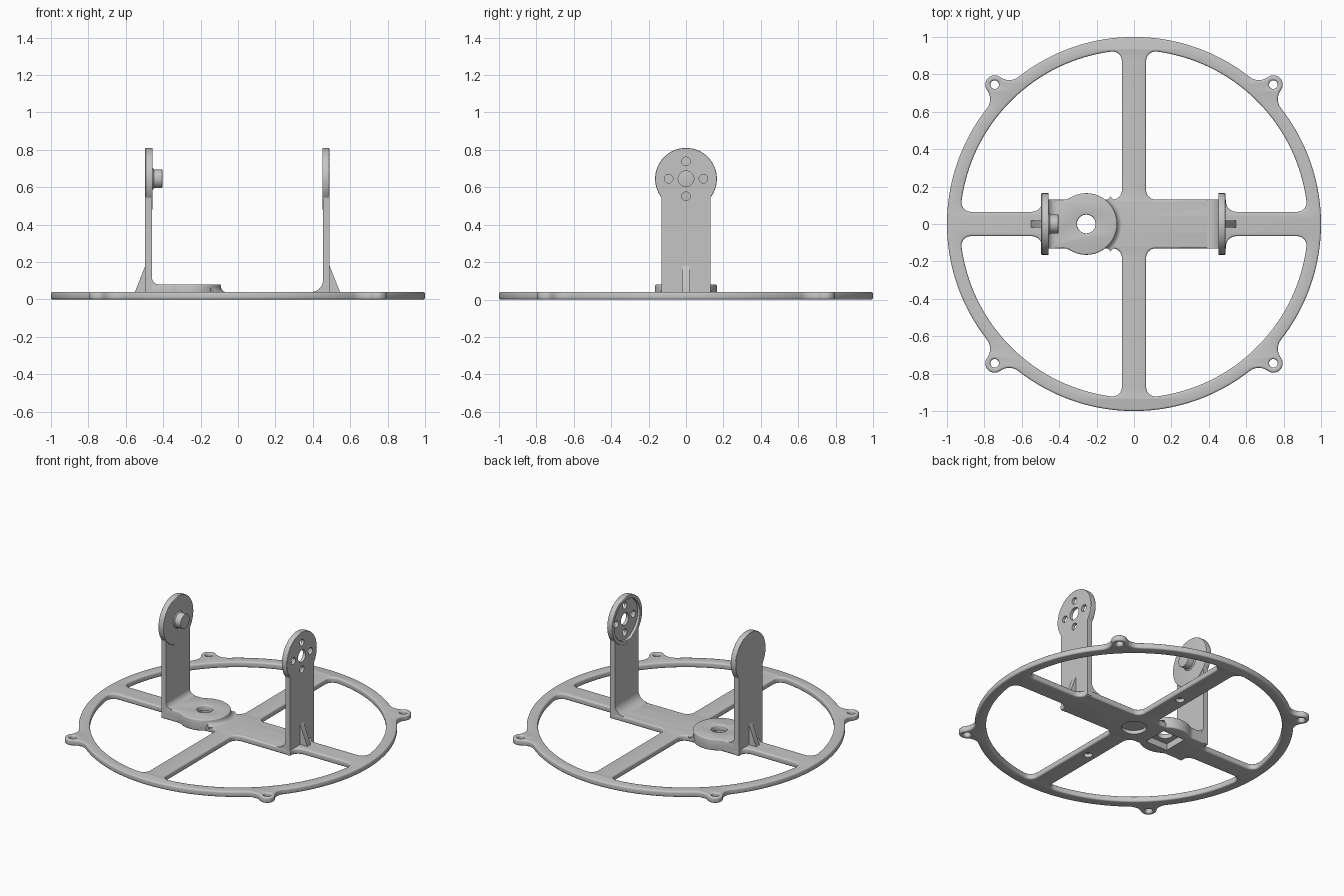
import bpy, bmesh
from math import sin, cos, tan, pi, radians, degrees, sqrt, acos, atan2
from mathutils import Vector

if "Cube" in bpy.data.objects:
    bpy.data.objects.remove(bpy.data.objects["Cube"])

grey = bpy.data.materials.new("light grey plastic")
grey.use_nodes = True
grey.diffuse_color = (0.56, 0.56, 0.56, 1)
grey.node_tree.nodes["Principled BSDF"].inputs["Base Color"].default_value = grey.diffuse_color

TO_X = (0, -pi / 2, 0)   # outline stands up, thickness along x
TO_Y = (pi / 2, 0, 0)    # outline stands up, thickness along y


def arc(cx, cy, r, a0, a1, n=16):
    """Points along an arc, angles in degrees."""
    return [(cx + r * cos(radians(a0 + (a1 - a0) * i / n)),
             cy + r * sin(radians(a0 + (a1 - a0) * i / n))) for i in range(n + 1)]


def circle(r, cx=0, cy=0, n=48):
    return arc(cx, cy, r, 0, 360, n)[:-1]


def rounded(before, corner, after, r, n=8):
    """Points that round off one corner."""
    p = Vector(corner)
    u, v = (Vector(before) - p).normalized(), (Vector(after) - p).normalized()
    half = u.angle(v) / 2
    c = p + (u + v).normalized() * (r / sin(half))
    s, e = p + u * (r / tan(half)) - c, p + v * (r / tan(half)) - c
    a0 = degrees(atan2(s.y, s.x))
    turn = (degrees(atan2(e.y, e.x)) - a0 + 180) % 360 - 180
    return arc(c.x, c.y, r, a0, a0 + turn, n)


def finish(obj):
    obj.data.materials.clear()
    obj.data.materials.append(grey)
    bpy.ops.object.select_all(action="DESELECT")
    obj.select_set(True)
    bpy.context.view_layer.objects.active = obj
    bpy.ops.object.shade_smooth_by_angle(angle=radians(35))


def plate(name, outlines, thick, loc, rot=(0, 0, 0), bevel=0.0):
    """Solid plate from outer and hole outlines, centred on its thickness."""
    cu = bpy.data.curves.new(name, "CURVE")
    cu.dimensions, cu.fill_mode = "2D", "BOTH"
    cu.extrude = thick / 2 - bevel
    cu.bevel_depth, cu.offset, cu.bevel_resolution = bevel, -bevel, 2
    for pts in outlines:
        sp = cu.splines.new("POLY")
        sp.points.add(len(pts) - 1)
        for p, q in zip(sp.points, pts):
            p.co = (q[0], q[1], 0, 1)
        sp.use_cyclic_u = True
    tmp = bpy.data.objects.new(name + "_outline", cu)
    bpy.context.collection.objects.link(tmp)
    deps = bpy.context.evaluated_depsgraph_get()
    me = bpy.data.meshes.new_from_object(tmp.evaluated_get(deps))
    bpy.data.objects.remove(tmp)
    bm = bmesh.new()
    bm.from_mesh(me)
    bmesh.ops.remove_doubles(bm, verts=bm.verts, dist=1e-5)
    bmesh.ops.recalc_face_normals(bm, faces=bm.faces)
    bm.to_mesh(me)
    bm.free()
    obj = bpy.data.objects.new(name, me)
    obj.location, obj.rotation_euler = loc, rot
    bpy.context.collection.objects.link(obj)
    finish(obj)
    return obj


def cut(obj, *cutters):
    """Subtract the cutters and remove them."""
    for c in cutters:
        m = obj.modifiers.new("cut", "BOOLEAN")
        m.operation, m.object, m.solver = "DIFFERENCE", c, "EXACT"
    deps = bpy.context.evaluated_depsgraph_get()
    me = bpy.data.meshes.new_from_object(obj.evaluated_get(deps))
    obj.modifiers.clear()
    obj.data = me
    for c in cutters:
        bpy.data.objects.remove(c)
    finish(obj)


def keyhole(length, w, r, f):
    """Disc at the origin with a stem of half width w towards -x, blended by radius f."""
    dx = -sqrt((r + f) ** 2 - (w + f) ** 2)
    a = 180 - degrees(atan2(w + f, -dx))
    half = arc(0, 0, r, 0, a) + arc(dx, w + f, f, a - 180, -90, 6)[1:] + [(-length, w)]
    return half + [(x, -y) for x, y in reversed(half[1:])]


# Base outline: circle with four screw ears
EAR, EAR_R, BLEND = 0.745 * sqrt(2), 0.05, 0.08
far = 1 + BLEND
reach = BLEND + EAR_R
swing = degrees(acos((far ** 2 + EAR ** 2 - reach ** 2) / (2 * far * EAR)))
outer = []
for k in range(4):
    mid = 45 + 90 * k
    ear = Vector((cos(radians(mid)), sin(radians(mid)))) * EAR
    c0, c1 = [Vector((cos(radians(mid + s * swing)), sin(radians(mid + s * swing)))) * far
              for s in (-1, 1)]
    facing = degrees(atan2(ear.y - c0.y, ear.x - c0.x))
    turn = (facing - (mid - swing + 180) + 180) % 360 - 180
    spread = 360 - (facing + 180 - mid) % 360
    outer += arc(0, 0, 1, mid - 90 + swing, mid - swing, 40)
    outer += arc(*c0, BLEND, mid - swing + 180, mid - swing + 180 + turn, 8)[1:]
    outer += arc(*ear, EAR_R, mid - spread, mid + spread, 24)[1:]
    outer += arc(*c1, BLEND, mid + swing + 180 - turn, mid + swing + 180, 8)[1:-1]

# One window between two spokes, mirrored to all four quadrants
SPOKE, HUB, END, INNER = 0.065, 0.13, 0.492, 0.93
tip = sqrt(INNER ** 2 - SPOKE ** 2)
rim = arc(0, 0, INNER, 82, 8, 40)
window = rounded((SPOKE, HUB), (SPOKE, tip), rim[0], 0.05) + rim
window += rounded(rim[-1], (tip, SPOKE), (END, SPOKE), 0.05)
window += rounded((tip, SPOKE), (END, SPOKE), (END, HUB), 0.055)
window += [(END, HUB)]
window += rounded((END, HUB), (SPOKE, HUB), (SPOKE, tip), 0.05)
quads = [(sx, sy) for sx in (-1, 1) for sy in (-1, 1)]
holes = [[(x * sx, y * sy) for x, y in window] for sx, sy in quads]
holes += [circle(0.023, 0.745 * sx, 0.745 * sy, 24) for sx, sy in quads]
base = plate("base_ring", [outer] + holes, 0.04, (0, 0, 0.02), bevel=0.01)

# Raised pad with a through hole and a square pocket underneath
PAD_X = -0.255
pad = plate("motor_pad", [keyhole(0.24, HUB, 0.165, 0.06), circle(0.05)], 0.078,
            (PAD_X, 0, 0.041), bevel=0.008)
square = [(0.085 * sx, 0.085 * sy) for sx, sy in ((1, 1), (-1, 1), (-1, -1), (1, -1))]


def pocket():
    return plate("pocket_cutter", [square], 0.09, (PAD_X, 0, 0))


cut(pad, pocket())
cut(base, pocket(), plate("centre_cutter", [circle(0.08)], 0.05, (0, 0, 0)),
    *[plate("spoke_cutter", [circle(0.028)], 0.05, (0, y, 0)) for y in (-0.45, 0.45)])

# Curved skirt where the pad meets the base
bm = bmesh.new()
prof = [(0.155, 0.035)] + arc(0.195, 0.07, 0.031, 180, 270, 6) + [(0.195, 0.035)]
verts = [bm.verts.new((x * cos(-0.85), x * sin(-0.85), z)) for x, z in prof]
edges = [bm.edges.new((verts[i], verts[i - 1])) for i in range(len(verts))]
bmesh.ops.spin(bm, geom=verts + edges, cent=(0, 0, 0), axis=(0, 0, 1), angle=1.7, steps=20)
bmesh.ops.holes_fill(bm, edges=bm.edges)
bmesh.ops.recalc_face_normals(bm, faces=bm.faces)
me = bpy.data.meshes.new("pad_skirt")
bm.to_mesh(me)
bm.free()
skirt = bpy.data.objects.new("pad_skirt", me)
skirt.location.x = PAD_X
bpy.context.collection.objects.link(skirt)
finish(skirt)

# Uprights, each with a disc head, foot fillet and outer rib
AXIS, HEAD, T = 0.645, 0.165, 0.035
stem = keyhole(AXIS - 0.003, HUB, HEAD - 0.002, 0.04)
bolts = [circle(0.042)] + [circle(0.023, *p, 24) for p in circle(0.093, n=4)]
for side, s, cuts, floor, fr in (("left", 1, bolts, 0.04, 0.065), ("right", -1, [], 0.08, 0.04)):
    out = 0.49 if s > 0 else 0.496
    inn = out - T
    post = plate(side + "_upright", [stem] + cuts, T, (s * (out - T / 2), 0, AXIS), TO_X)
    plate(side + "_head", [circle(HEAD, n=64)] + ([circle(0.14)] if cuts else []),
          T + 0.003, (s * (out - T / 2 - 0.003), 0, AXIS), TO_X, 0.004)
    if cuts:
        cut(post, plate("recess_cutter", [circle(0.14)], 0.04, (inn - 0.006, 0, AXIS), TO_X))
    foot = [(inn + 0.005, floor + fr), (inn + 0.005, floor - 0.005), (inn - fr, floor - 0.005)]
    foot += arc(inn - fr, floor + fr, fr, -90, 0, 10)
    rib = [(out - 0.005, 0.03), (out - 0.005, 0.19), (out, 0.18), (out + 0.055, 0.04), (out + 0.055, 0.03)]
    plate(side + "_foot_fillet", [[(s * x, z) for x, z in foot]], 2 * HUB, (0, 0, 0), TO_Y)
    plate(side + "_rib", [[(s * x, z) for x, z in rib]], 0.038, (0, 0, 0), TO_Y)

# Pivot boss on the right upright
plate("pivot_boss", [circle(0.05)], 0.075, (-0.4425, 0, AXIS), TO_X, 0.003)
plate("boss_collar", [circle(0.058)], 0.02, (-0.46, 0, AXIS), TO_X, 0.008)
